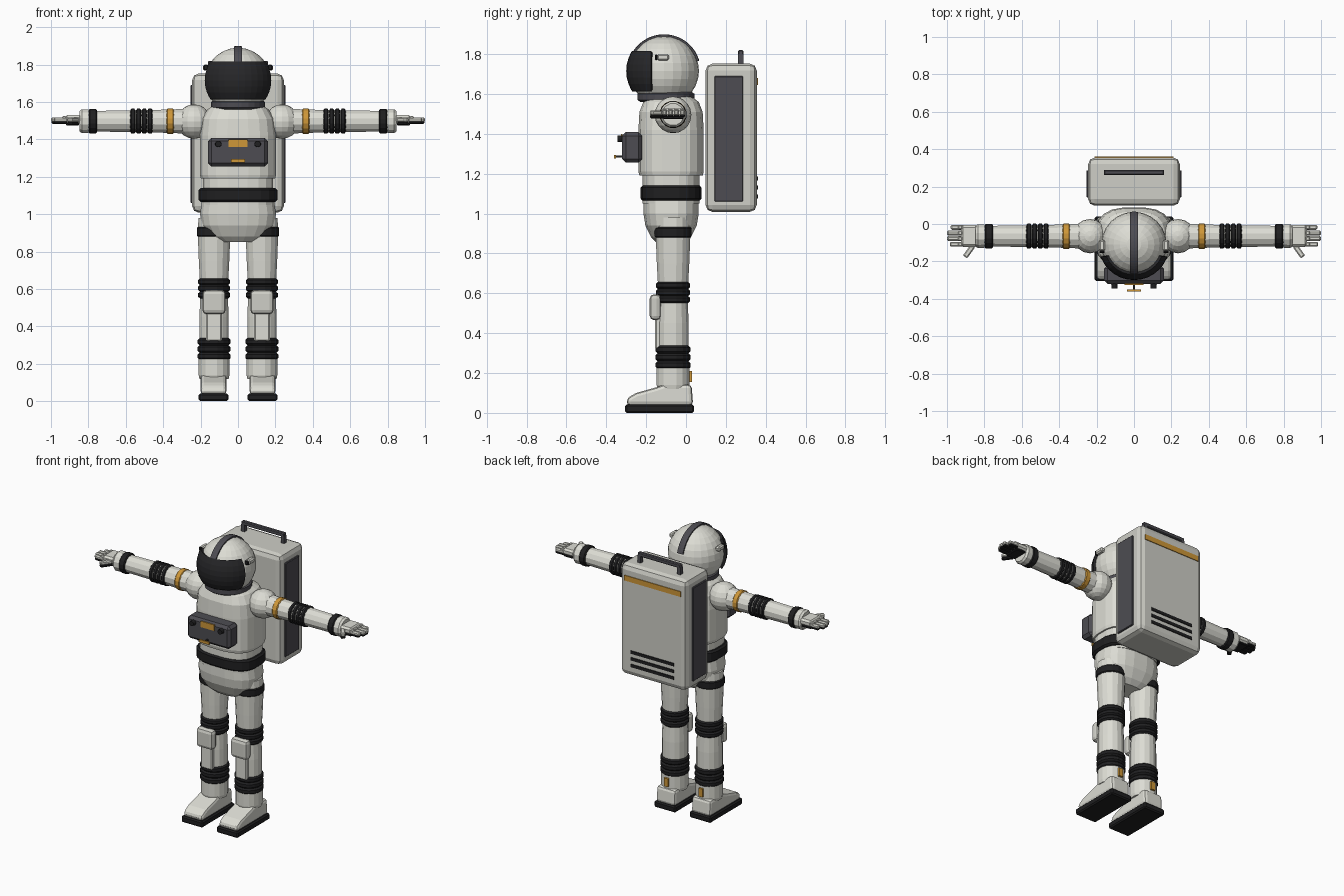
import bpy, bmesh, math
from mathutils import Matrix, Vector

if "Cube" in bpy.data.objects:
    bpy.data.objects.remove(bpy.data.objects["Cube"], do_unlink=True)


def material(name, r, g, b):
    m = bpy.data.materials.new(name)
    m.use_nodes = True
    m.diffuse_color = (r, g, b, 1)
    m.node_tree.nodes["Principled BSDF"].inputs["Base Color"].default_value = (r, g, b, 1)
    return m


WHITE = material("suit white", .72, .72, .66)
SHELL = material("shell light grey", .62, .62, .57)
GREY = material("dark grey", .075, .073, .085)
BLACK = material("rubber black", .014, .014, .015)
VISOR = material("visor black", .02, .02, .022)
ORANGE = material("orange", .62, .31, .04)


def finish(bm, name, mat):
    bmesh.ops.recalc_face_normals(bm, faces=bm.faces)
    me = bpy.data.meshes.new(name)
    bm.to_mesh(me)
    bm.free()
    me.materials.append(mat)
    ob = bpy.data.objects.new(name, me)
    bpy.context.collection.objects.link(ob)
    return ob


def bevel(ob, width, segments=1):
    mod = ob.modifiers.new("bevel", "BEVEL")
    mod.width, mod.segments = width, segments
    return ob


def box(name, x, y, z, mat, soft=0, segments=1):
    """Box from (low, high) ranges on each axis."""
    bm = bmesh.new()
    bmesh.ops.create_cube(bm, size=1)
    for v in bm.verts:
        v.co = [(a + b) / 2 + c * abs(b - a) for c, (a, b) in zip(v.co, (x, y, z))]
    ob = finish(bm, name, mat)
    return bevel(ob, soft, segments) if soft else ob


def loft(name, rows, mat, place=Matrix(), sides=16, power=1.0):
    """Stack of rings (height, rx, ry, y shift); power < 1 squares them off."""
    bm = bmesh.new()
    rings = []
    for h, rx, ry, *dy in rows:
        ring = []
        for i in range(sides):
            a = math.tau * (i + .5) / sides
            c, s = math.cos(a), math.sin(a)
            p = (math.copysign(abs(c) ** power, c) * rx,
                 math.copysign(abs(s) ** power, s) * ry + (dy[0] if dy else 0), h)
            ring.append(bm.verts.new(place @ Vector(p)))
        rings.append(ring)
    for lo, hi in zip(rings, rings[1:]):
        for i in range(sides):
            j = (i + 1) % sides
            bm.faces.new((lo[i], lo[j], hi[j], hi[i]))
    bm.faces.new(rings[0])
    bm.faces.new(rings[-1])
    return finish(bm, name, mat)


def round_rows(*pairs):
    return [(h, r, r) for h, r in pairs]


def bellows(lo, hi, r, ribs):
    """Rows for a ribbed rubber joint."""
    step = (hi - lo) / ribs
    rows = []
    for k in range(ribs):
        rows += [(lo + step * (k + t), r - d) for t, d in ((0, .01), (.25, 0), (.75, 0))]
    return round_rows(*rows, (hi, r - .01))


def band(lo, hi, r):
    return round_rows((lo, r - .006), (lo + .006, r), (hi - .006, r), (hi, r - .006))


def sphere(name, r, centre, mat, segs=24, rings=14, cuts=()):
    """Sphere trimmed by (point, outward normal) planes."""
    bm = bmesh.new()
    bmesh.ops.create_uvsphere(bm, u_segments=segs, v_segments=rings, radius=r)
    bmesh.ops.translate(bm, verts=bm.verts, vec=centre)
    for co, no in cuts:
        bmesh.ops.bisect_plane(bm, geom=bm.verts[:] + bm.edges[:] + bm.faces[:],
                               plane_co=co, plane_no=no, clear_outer=True)
    return finish(bm, name, mat)


# Torso, waist, belt and pelvis
body = Matrix.Translation((0, -.075, 0))
loft("chest", [(1.19, .2, .16), (1.21, .205, .165), (1.42, .205, .165), (1.51, .195, .16),
               (1.56, .165, .14), (1.59, .12, .11, -.01)], WHITE, body, 20, .7)
loft("waist", [(1.05, .19, .145), (1.2, .19, .145)], WHITE, body, 20, .7)
loft("belt", [(1.065, .2, .145), (1.075, .212, .154), (1.13, .212, .154), (1.14, .2, .145)],
     BLACK, body, 20, .7)
loft("pelvis", [(.85, .1, .07), (.88, .155, .1), (.94, .195, .13), (1.0, .205, .14),
                (1.07, .195, .14)], WHITE, body, 20, .75)

# Helmet
head = Vector((0, -.11, 1.715))
loft("neck_ring", round_rows((1.56, .13), (1.57, .145), (1.6, .145), (1.61, .13)),
     GREY, Matrix.Translation((0, -.1, 0)), 24)
sphere("helmet_dome", .175, head, WHITE)
visor = sphere("visor", .19, head, VISOR, 32, 18,
               [((0, -.175, 0), (0, 1, 0)), ((0, 0, 1.815), (0, 0, 1)), ((0, 0, 1.612), (0, 0, -1))])
visor.modifiers.new("thickness", "SOLIDIFY").thickness = .02
crest = sphere("helmet_crest", .184, head, GREY, 32, 32,
               [((.021, 0, 0), (1, 0, 0)), ((-.021, 0, 0), (-1, 0, 0)),
                ((0, 0, 1.75), (0, .25, -1))])
crest.modifiers.new("thickness", "SOLIDIFY").thickness = .02

# Chest control unit
box("control_unit", (-.16, .16), (-.32, -.22), (1.255, 1.408), GREY, .018)
box("control_display", (-.05, .05), (-.325, -.318), (1.36, 1.4), ORANGE)
box("lever_stem", (-.006, .006), (-.352, -.31), (1.28, 1.29), BLACK)
box("lever_handle", (-.037, .037), (-.36, -.35), (1.276, 1.294), ORANGE)

# Life support backpack
box("backpack", (-.245, .245), (.098, .355), (1.008, 1.752), SHELL, .035, 2)
box("backpack_stripe", (-.21, .21), (.352, .36), (1.645, 1.68), ORANGE)
for k in range(3):
    z = 1.085 + .045 * k
    box("backpack_vent", (-.16, .16), (.35, .36), (z - .01, z + .01), BLACK)
box("handle_bar", (-.16, .16), (.262, .288), (1.793, 1.82), GREY, .005)

for s, side in ((1, "left"), (-1, "right")):
    def X(a, b):
        return (s * a, s * b)

    # Small parts repeated on both sides of head, chest and pack
    box(side + "_helmet_lamp", X(.155, .187), (-.145, -.085), (1.768, 1.8), WHITE, .008)
    box(side + "_lamp_lens", X(.158, .184), (-.155, -.143), (1.77, 1.798), BLACK, .004)
    knob = Matrix.Translation((s * .105, -.31, 1.375)) @ Matrix.Rotation(math.pi / 2, 4, "X")
    loft(side + "_knob", round_rows((0, .018), (.034, .016)), BLACK, knob, 12)
    box(side + "_pack_panel", X(.24, .255), (.142, .287), (1.06, 1.69), GREY, .004)
    box(side + "_handle_post", X(.135, .16), (.262, .288), (1.74, 1.8), GREY)

    # Arm, built along the sideways axis
    arm = Matrix(((0, 0, s, 0), (0, 1, 0, -.065), (1, 0, 0, 1.497), (0, 0, 0, 1)))
    sphere(side + "_shoulder", .092, (s * .235, -.065, 1.495), WHITE, 16, 10)
    loft(side + "_sleeve", round_rows((.2, .072), (.36, .065), (.5, .061), (.77, .057)),
         WHITE, arm, 12)
    loft(side + "_arm_band", band(.342, .382, .069), ORANGE, arm)
    loft(side + "_elbow", bellows(.455, .577, .068, 4), BLACK, arm)
    loft(side + "_wrist_ring", band(.754, .798, .067), BLACK, arm)
    loft(side + "_glove_cuff", round_rows((.79, .056), (.8, .064), (.835, .066), (.848, .056)),
         WHITE, arm, 12)

    # Hand with dark grip surfaces underneath
    box(side + "_palm", X(.835, .925), (-.122, -.006), (1.486, 1.53), WHITE, .012)
    box(side + "_palm_grip", X(.85, .92), (-.116, -.012), (1.474, 1.488), BLACK, .004)
    for k in range(4):
        y = -.108 + .03 * k
        tip = (.985, 1, 1, .98)[k]
        box(side + "_finger", X(.91, tip), (y - .013, y + .013), (1.492, 1.517), WHITE, .007)
        box(side + "_finger_grip", X(.915, tip - .004), (y - .012, y + .012), (1.483, 1.498),
            BLACK, .004)
        box(side + "_knuckle", X(.918, .94), (y - .012, y + .012), (1.505, 1.525), WHITE, .005)
    turn = Matrix.Translation((s * .86, -.115, 1.497)) @ Matrix.Rotation(s * -.95, 4, "Z")
    for part, z, mat in (("thumb", (-.004, .02), WHITE), ("thumb_grip", (-.02, -.002), BLACK)):
        thumb = box(side + "_" + part, X(0, .075), (-.014, .014), z, mat, .006)
        thumb.matrix_world = turn

    # Leg
    leg = Matrix.Translation((s * .128, -.065, 0))
    loft(side + "_thigh", round_rows((.62, .076), (.75, .083), (.9, .089), (.98, .085)), WHITE, leg)
    loft(side + "_thigh_strap", band(.88, .932, .094), BLACK, leg)
    loft(side + "_knee", bellows(.55, .657, .087, 3), BLACK, leg)
    loft(side + "_shin", round_rows((.3, .08), (.45, .08), (.58, .074)), WHITE, leg)
    loft(side + "_ankle", bellows(.22, .338, .089, 3), BLACK, leg)
    loft(side + "_boot_cuff", round_rows((.12, .08), (.14, .084), (.235, .084)), WHITE, leg)
    box(side + "_knee_pad", X(.066, .19), (-.182, -.125), (.465, .595), SHELL, .022, 2)
    box(side + "_shin_guard", X(.085, .171), (-.155, -.1), (.32, .48), WHITE, .008)

    # Boot: side profile extruded across the foot
    bm = bmesh.new()
    outline = [(-.298, .038), (-.295, .075), (-.25, .1), (-.15, .128), (-.11, .142),
               (.028, .142), (.036, .038)]
    sole_face = bm.faces.new([bm.verts.new((s * .131 - .07, y, z)) for y, z in outline])
    new = bmesh.ops.extrude_face_region(bm, geom=[sole_face])["geom"]
    bmesh.ops.translate(bm, vec=(.14, 0, 0), verts=[v for v in new if isinstance(v, bmesh.types.BMVert)])
    bevel(finish(bm, side + "_boot", WHITE), .018, 2)
    box(side + "_sole", X(.052, .21), (-.305, .04), (0, .042), BLACK, .008)
    box(side + "_heel_tab", X(.113, .143), (.01, .031), (.155, .21), ORANGE)
